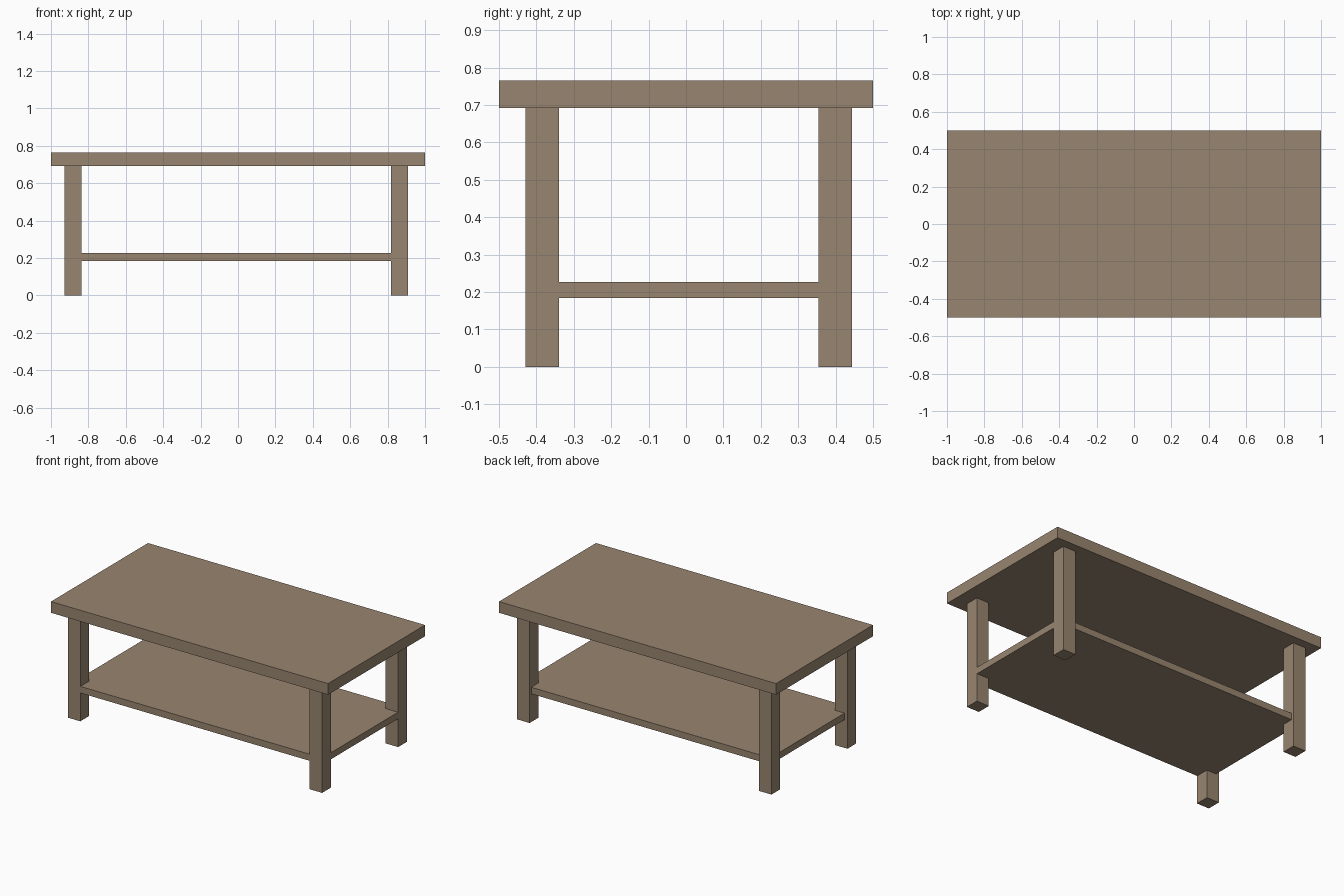
import bpy
import bmesh
from mathutils import Matrix, Vector

cube = bpy.data.objects.get("Cube")
if cube:
    bpy.data.objects.remove(cube, do_unlink=True)

# Single weathered wood colour
wood = bpy.data.materials.new("wood_brown")
wood.use_nodes = True
colour = (0.318, 0.235, 0.163, 1)
wood.diffuse_color = colour
wood.node_tree.nodes["Principled BSDF"].inputs["Base Color"].default_value = colour


def box(name, low, high):
    """Flat-faced box spanning two opposite corners."""
    low, high = Vector(low), Vector(high)
    bm = bmesh.new()
    bmesh.ops.create_cube(bm, size=1, matrix=Matrix.Diagonal((*(high - low), 1)))
    mesh = bpy.data.meshes.new(name)
    bm.to_mesh(mesh)
    bm.free()
    mesh.materials.append(wood)
    obj = bpy.data.objects.new(name, mesh)
    obj.location = (low + high) / 2
    bpy.context.collection.objects.link(obj)
    return obj


UNDERSIDE = 0.692
LEG = 0.09

# Table top
box("table_top", (-1, -0.5, UNDERSIDE), (1, 0.5, 0.765))

# Four square legs, set slightly off centre
for side, x in (("right", -0.928), ("left", 0.818)):
    for end, y in (("front", -0.429), ("back", 0.354)):
        box(f"{end}_{side}_leg", (x, y, 0), (x + LEG, y + LEG, UNDERSIDE))

# Lower shelf running through the legs
box("lower_shelf", (-0.907, -0.427, 0.184), (0.907, 0.427, 0.227))
